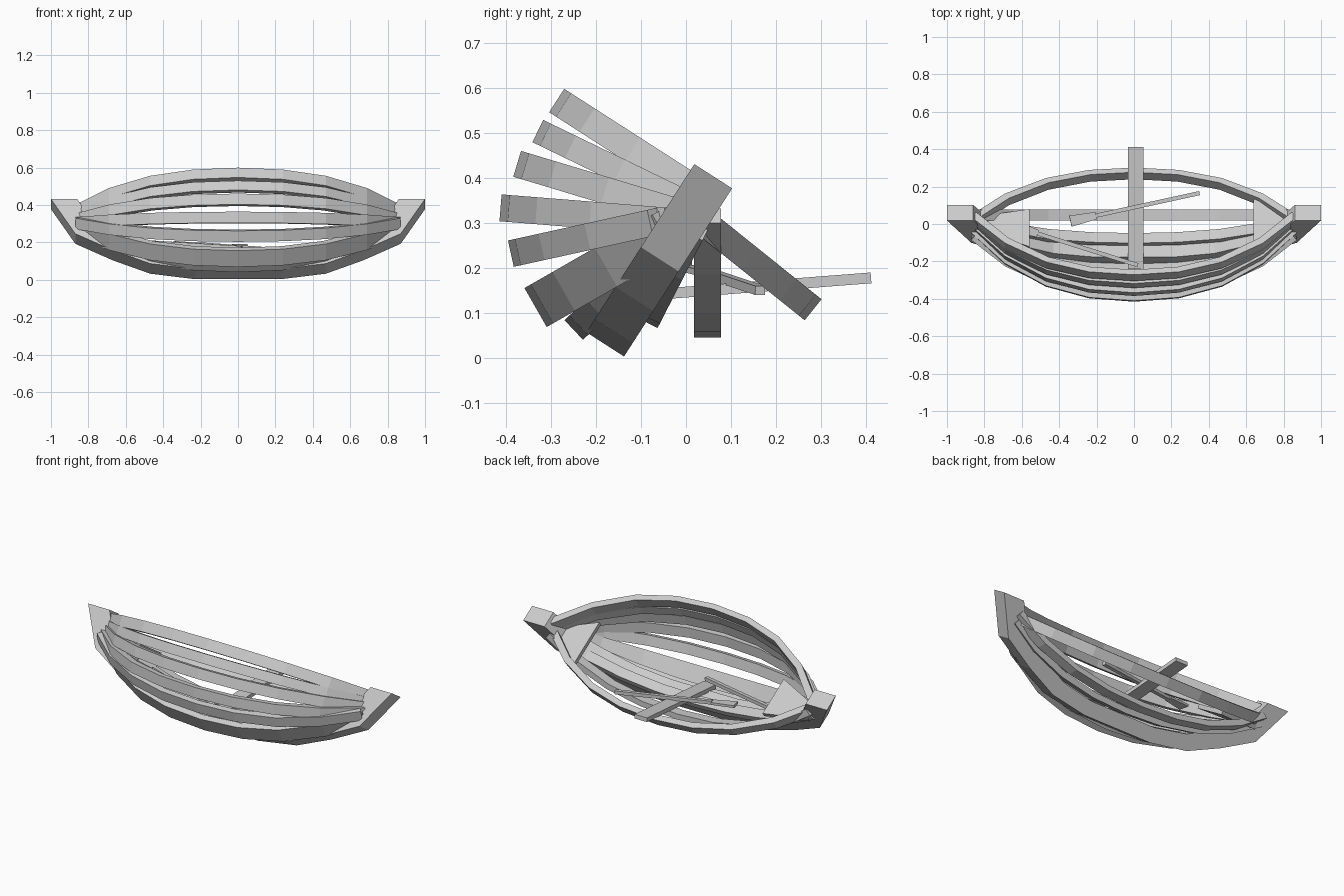
import bpy, bmesh, math
from mathutils import Vector

if "Cube" in bpy.data.objects:
    bpy.data.objects.remove(bpy.data.objects["Cube"])


def add_mesh(name, verts, faces):
    me = bpy.data.meshes.new(name)
    me.from_pydata([tuple(v) for v in verts], [], faces)
    bm = bmesh.new()
    bm.from_mesh(me)
    bmesh.ops.recalc_face_normals(bm, faces=bm.faces)
    bm.to_mesh(me)
    bm.free()
    ob = bpy.data.objects.new(name, me)
    bpy.context.collection.objects.link(ob)
    return ob


def band(name, outer, inner, base, direction, width):
    """Bent timber: outlines (x, distance along direction), extruded sideways."""
    d = Vector((0, *direction)).normalized()
    n = Vector((0, d.z, -d.y)) * width / 2
    o = Vector((0, *base))
    verts = []
    for (xa, da), (xb, db) in zip(outer, inner):
        a = o + d * da + Vector((xa, 0, 0))
        b = o + d * db + Vector((xb, 0, 0))
        verts += [a - n, a + n, b + n, b - n]
    k = len(outer)
    faces = [(0, 1, 2, 3), tuple(4 * k - 4 + i for i in range(4))]
    for s in range(k - 1):
        for i in range(4):
            j = (i + 1) % 4
            faces.append((4 * s + i, 4 * s + j, 4 * s + 4 + j, 4 * s + 4 + i))
    return add_mesh(name, verts, faces)


def mirrored(half):
    return [(-x, d) for x, d in half[::-1]] + [p for p in half if p[0] > 0] \
        if half[0][0] > 0 else [(-x, d) for x, d in half[:0:-1]] + half


def slab(name, outline, thickness, normal):
    """Flat polygon with thickness below it."""
    n = Vector(normal).normalized() * thickness
    top = [Vector(p) for p in outline]
    k = len(top)
    faces = [tuple(range(k)), tuple(range(2 * k - 1, k - 1, -1))]
    faces += [(i, (i + 1) % k, k + (i + 1) % k, k + i) for i in range(k)]
    return add_mesh(name, top + [p - n for p in top], faces)


def bar(name, p0, p1, w, t, w_end=None):
    """Straight timber between two points, optionally tapered."""
    p0, p1 = Vector(p0), Vector(p1)
    d = (p1 - p0).normalized()
    side = d.cross(Vector((0, 0, 1))).normalized()
    up = side.cross(d)
    verts = []
    for p, ww in ((p0, w), (p1, w_end or w)):
        for a, b in ((-1, -1), (1, -1), (1, 1), (-1, 1)):
            verts.append(p + side * a * ww / 2 + up * b * t / 2)
    return add_mesh(name, verts, [(0, 1, 2, 3), (7, 6, 5, 4)] +
                    [(i, (i + 1) % 4, 4 + (i + 1) % 4, 4 + i) for i in range(4)])


# keel with raised stems, the whole hull leaning over
UP = (0.54, 0.84)
keel_out = mirrored([(0.23, 0.0), (0.47, 0.035), (0.67, 0.12), (0.87, 0.225), (1.0, 0.445)])
keel_in = mirrored([(0.22, 0.085), (0.43, 0.12), (0.61, 0.2), (0.77, 0.29), (0.86, 0.445)])
band("keel", keel_out, keel_in, (-0.18, 0.03), UP, 0.10)

# hull planks: mid section centre (y, z), end centre (y, z), width
PLANKS = {
    "left_gunwale": ((-0.288, 0.573), (0.02, 0.375), 0.062),
    "left_plank_1": ((-0.33, 0.505), (0.0, 0.345), 0.055),
    "left_plank_2": ((-0.376, 0.432), (-0.02, 0.325), 0.06),
    "left_plank_3": ((-0.413, 0.334), (-0.05, 0.305), 0.06),
    "left_plank_4": ((-0.39, 0.232), (-0.08, 0.30), 0.06),
    "left_plank_5": ((-0.335, 0.112), (-0.05, 0.275), 0.10),
    "left_plank_6": ((-0.25, 0.062), (-0.03, 0.27), 0.06),
    "right_plank_1": ((-0.09, 0.08), (0.01, 0.275), 0.06),
    "right_plank_2": ((0.048, 0.045), (0.048, 0.30), 0.06),
    "right_gunwale": ((0.283, 0.107), (0.03, 0.31), 0.06),
}
BEND = [(0.0, 1.0), (0.24, 0.95), (0.47, 0.78), (0.69, 0.45), (0.87, 0.0)]
for name, (mid, end, w) in PLANKS.items():
    dy, dz = mid[0] - end[0], mid[1] - end[1]
    length = math.hypot(dy, dz)
    outer = mirrored([(x, f * length) for x, f in BEND])
    inner = mirrored([(x * 0.97, f * length - 0.032) for x, f in BEND])
    band(name, outer, inner, end, (dy, dz), w)

# end deck and stern seat
N = (0, 0.54, 0.84)
slab("bow_deck", [(0.64, -0.10, 0.385), (0.64, 0.135, 0.234), (0.74, 0.10, 0.256),
                  (0.85, 0.04, 0.295), (0.85, 0.0, 0.32), (0.74, -0.06, 0.36)], 0.025, N)
slab("stern_seat", [(-0.56, -0.12, 0.36), (-0.56, 0.08, 0.232),
                    (-0.83, 0.04, 0.257), (-0.83, -0.03, 0.302)], 0.025, N)

# loose thwart
bar("loose_thwart", (0.01, -0.24, 0.128), (0.01, 0.412, 0.178), 0.082, 0.024)


# oars: handle end to blade end
def oar(name, handle, tip, blade):
    a, b = Vector(handle), Vector(tip)
    neck = b + (a - b).normalized() * blade
    bar(name + "_shaft", a, neck, 0.022, 0.02)
    bar(name + "_blade", neck, b, 0.04, 0.014, 0.06)


oar("oar_1", (0.35, 0.165, 0.15), (-0.34, 0.015, 0.20), 0.14)
oar("oar_2", (0.02, -0.22, 0.17), (-0.63, -0.015, 0.21), 0.12)
